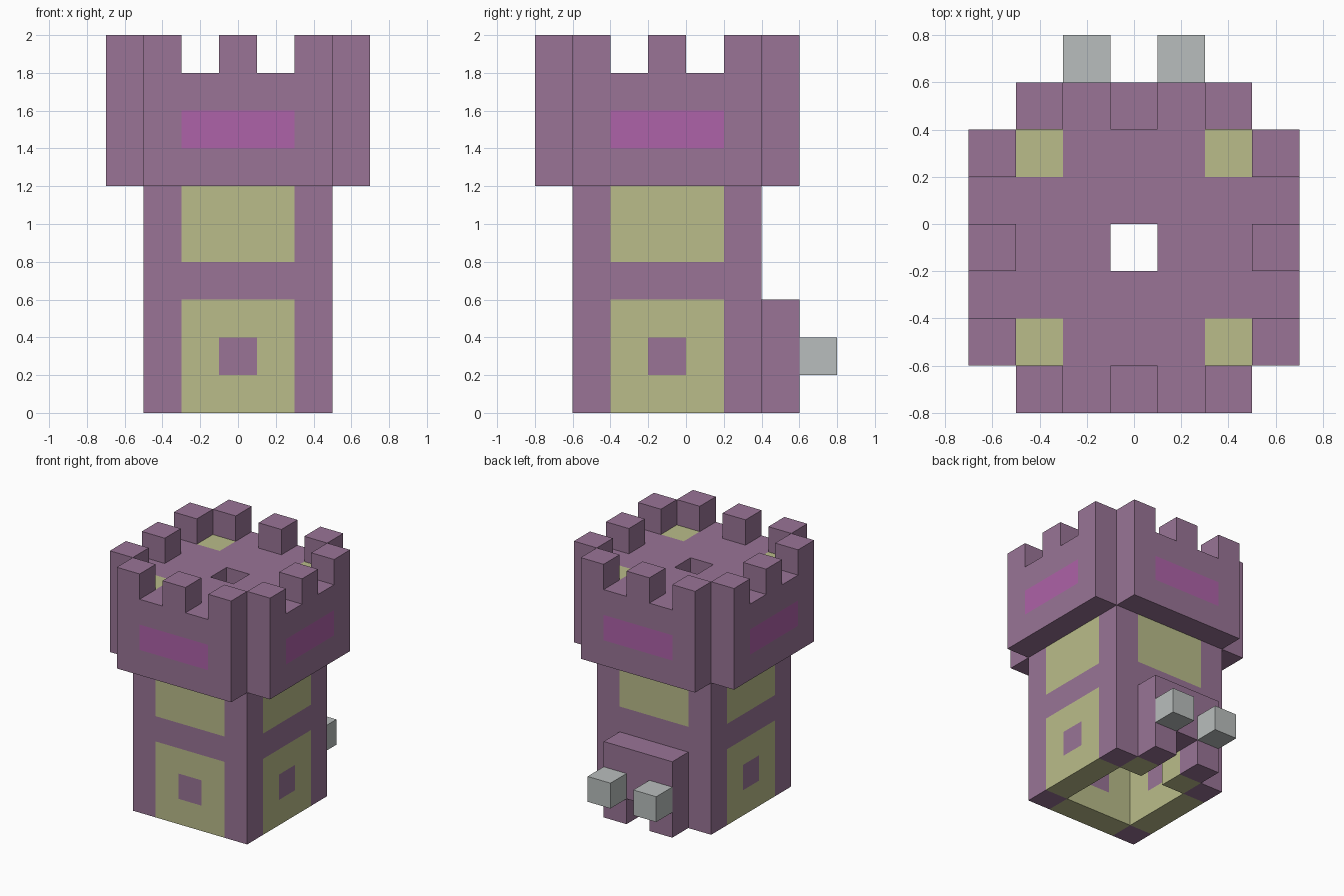
import bpy
import bmesh
from mathutils import Vector

if "Cube" in bpy.data.objects:
    bpy.data.objects.remove(bpy.data.objects["Cube"], do_unlink=True)

UNIT = 0.2
ORIGIN = Vector((0, -0.1, 0.1))


def material(name, rgb):
    mat = bpy.data.materials.new(name)
    mat.use_nodes = True
    mat.diffuse_color = (*rgb, 1)
    mat.node_tree.nodes["Principled BSDF"].inputs["Base Color"].default_value = (*rgb, 1)
    return mat


PURPLE, YELLOW, MAGENTA, GREY = range(4)
MATERIALS = [
    material("dusty_purple", (0.319, 0.175, 0.305)),
    material("pale_olive_yellow", (0.491, 0.503, 0.254)),
    material("magenta", (0.423, 0.122, 0.392)),
    material("light_grey", (0.485, 0.515, 0.508)),
]


def cells(xs, ys, zs, keep=lambda i, j, k: True):
    return {(i, j, k) for i in xs for j in ys for k in zs if keep(i, j, k)}


def near(i, j):
    """Distance from the middle of a wall, counted in blocks."""
    return min(abs(i), abs(j))


def wall_color(i, j, k):
    m = near(i, j)
    spot = m == 0 and k == 1
    return YELLOW if m < 2 and k in (0, 1, 2, 4, 5) and not spot else PURPLE


def roof_color(i, j, k):
    return YELLOW if near(i, j) == 2 else PURPLE


def battlement_color(i, j, k):
    return MAGENTA if k == 7 and near(i, j) < 2 else PURPLE


wide, body = range(-3, 4), range(-2, 3)
parts = {
    # hollow square tower with a low opening at the back
    "tower_walls": (cells(body, body, range(8), lambda i, j, k:
                          max(abs(i), abs(j)) == 2 and (i, j, k) != (0, 2, 0)), wall_color),
    # floor inside the battlements with a central hole
    "roof_floor": (cells(body, body, [8], lambda i, j, k: (i, j) != (0, 0)), roof_color),
    # overhanging walls; the top layer keeps every second block as a merlon
    "battlements": (cells(wide, wide, range(6, 10), lambda i, j, k:
                          max(abs(i), abs(j)) == 3 and near(i, j) < 3
                          and (k < 9 or near(i, j) % 2 == 0)), battlement_color),
    # porch around the back opening
    "back_porch": (cells(range(-1, 2), [3], range(3), lambda i, j, k:
                         (i, k) != (0, 0)), lambda i, j, k: PURPLE),
    # pair of studs on the porch
    "porch_studs": (cells((-1, 1), [4], [1]), lambda i, j, k: GREY),
}
solid = set().union(*(part[0] for part in parts.values()))


def build(name, blocks, color):
    """Make the outer faces of a group of blocks, each painted by a rule."""
    bm = bmesh.new()
    for block in sorted(blocks):
        for axis in range(3):
            for side in (-1, 1):
                n = Vector([side if a == axis else 0 for a in range(3)])
                if tuple(int(b + d) for b, d in zip(block, n)) in solid:
                    continue
                u = Vector([1 if a == (axis + 1) % 3 else 0 for a in range(3)])
                v = n.cross(u)
                center = Vector(block) + n / 2
                corners = [center + (u * s + v * t) / 2
                           for s, t in ((-1, -1), (1, -1), (1, 1), (-1, 1))]
                face = bm.faces.new([bm.verts.new(c * UNIT + ORIGIN) for c in corners])
                face.material_index = color(*block)
    bmesh.ops.remove_doubles(bm, verts=bm.verts[:], dist=0.001)
    mesh = bpy.data.meshes.new(name)
    bm.to_mesh(mesh)
    bm.free()
    for mat in MATERIALS:
        mesh.materials.append(mat)
    bpy.context.collection.objects.link(bpy.data.objects.new(name, mesh))


for part_name, (part_cells, paint) in parts.items():
    build(part_name, part_cells, paint)
